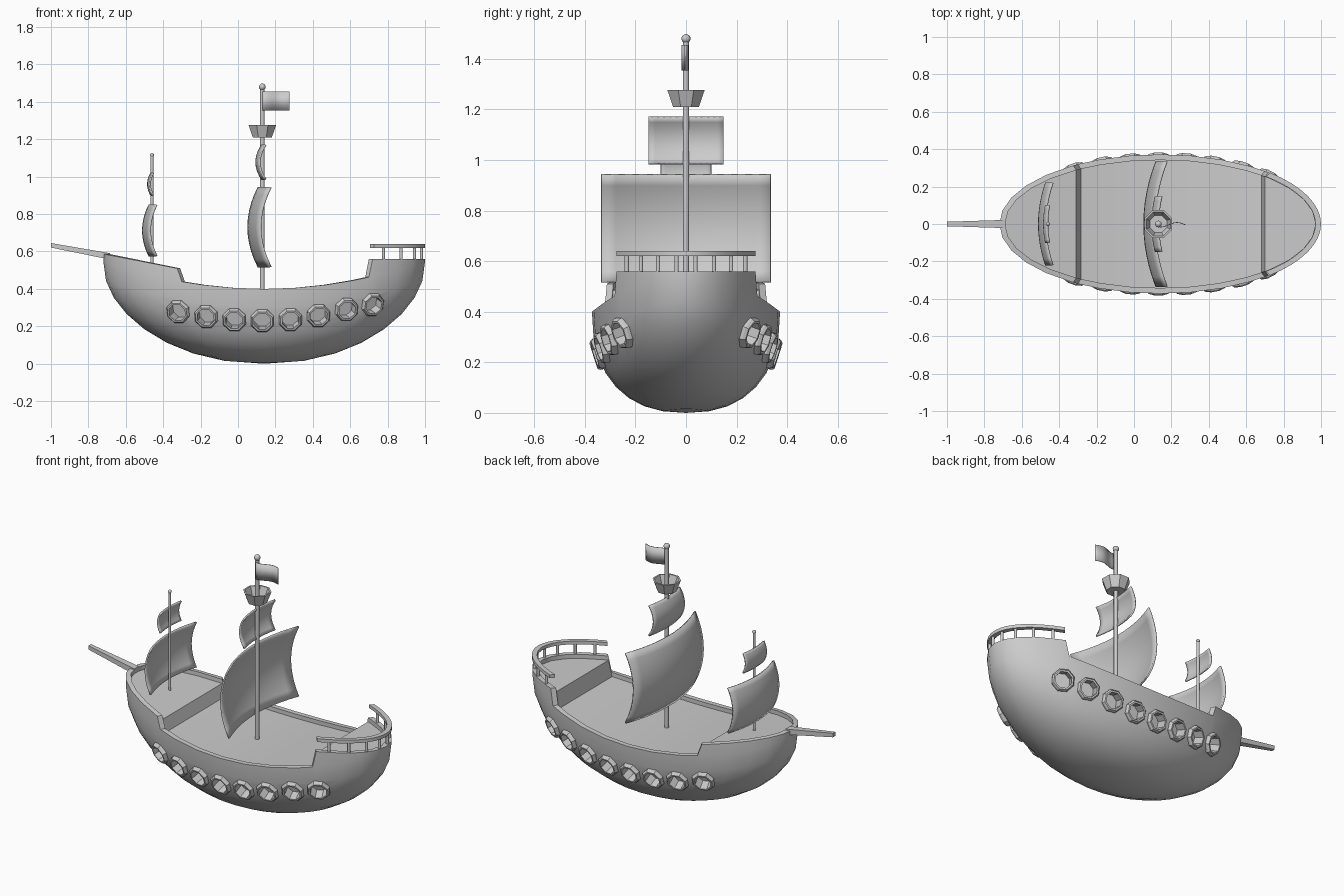
import bpy, bmesh
from math import sin, cos, pi, acos, radians
from mathutils import Vector, Matrix

if "Cube" in bpy.data.objects:
    bpy.data.objects.remove(bpy.data.objects["Cube"])

CX, RX, RY, DEPTH, P = 0.14, 0.86, 0.372, 0.4, 2.35


def finish(bm, name, angle=30):
    bmesh.ops.remove_doubles(bm, verts=bm.verts, dist=1e-4)
    bmesh.ops.recalc_face_normals(bm, faces=bm.faces)
    me = bpy.data.meshes.new(name)
    bm.to_mesh(me)
    bm.free()
    ob = bpy.data.objects.new(name, me)
    bpy.context.collection.objects.link(ob)
    smooth(ob, angle)
    return ob


def smooth(ob, angle):
    bpy.ops.object.select_all(action='DESELECT')
    ob.select_set(True)
    bpy.context.view_layer.objects.active = ob
    if angle:
        bpy.ops.object.shade_smooth_by_angle(angle=radians(angle))


def lathe(bm, profile, n, mat, closed=False):
    """Revolve (radius, height) points about local z, placed by mat."""
    rings = [[bm.verts.new(mat @ Vector((r * cos(2 * pi * (k + .5) / n), r * sin(2 * pi * (k + .5) / n), z)))
              for k in range(n)] for r, z in profile]
    pairs = list(zip(rings, rings[1:]))
    if closed:
        pairs.append((rings[-1], rings[0]))
    else:
        bm.faces.new(rings[0])
        bm.faces.new(rings[-1])
    for a, b in pairs:
        for k in range(n):
            bm.faces.new((a[k], a[(k + 1) % n], b[(k + 1) % n], b[k]))


def sheer(x):
    return 0.4 + 0.2 * (x - CX) ** 2


def rim_height(x):
    if x < -0.32:
        return 0.587 - (x + 0.72) * 0.195
    return 0.56 if x > 0.719 else sheer(x)


# Hull: outer shell, flat rim, inner wall and stepped deck
special = [acos((x - CX) / RX) for x in (0.72, 0.70, -0.30, -0.325)]
half = [k * pi / 16 for k in range(17)]
half = sorted([a for a in half if all(abs(a - s) > 0.035 for s in special)] + special)
ring = half + [-a for a in reversed(half[1:-1])]
N = len(ring)
bm = bmesh.new()
rows = [[], []]
for a in ring:
    x, top = CX + RX * cos(a), rim_height(CX + RX * cos(a))
    ix, iy = CX + (RX - .03) * cos(a), (RY - .03) * sin(a)
    rows[0].append(bm.verts.new((ix, iy, top - 0.025)))
    rows[1].append(bm.verts.new((ix, iy, top)))
rows.append([bm.verts.new((CX + RX * cos(a), RY * sin(a), rim_height(CX + RX * cos(a)))) for a in ring])
for k in range(8):
    t = pi / 2 * (1 - k / 8)
    r, f = sin(t) ** (2 / P), max(cos(t), 0) ** (2 / P)
    rows.append([bm.verts.new((CX + RX * r * cos(a), RY * r * sin(a),
                               sheer(CX + RX * r * cos(a)) - DEPTH * f)) for a in ring])
for a, b in zip(rows, rows[1:]):
    for k in range(N):
        bm.faces.new((a[k], a[(k + 1) % N], b[(k + 1) % N], b[k]))
keel = bm.verts.new((CX, 0, 0))
for k in range(N):
    bm.faces.new((rows[-1][k], rows[-1][(k + 1) % N], keel))
d = rows[0]
for i in range(len(half) - 1):
    bm.faces.new(list(dict.fromkeys((d[i], d[i + 1], d[-(i + 1)], d[-i]))))
hull = finish(bm, "hull", 0)


# Portholes: octagonal rings around recesses cut in the hull
def hull_y(x, z):
    r = (1 - ((sheer(x) - z) / DEPTH) ** P) ** (1 / P)
    return RY * (r * r - ((x - CX) / RX) ** 2) ** 0.5


cut, rings = bmesh.new(), bmesh.new()
for x, z in ((-.32, .278), (-.17, .252), (-.02, .235), (.13, .23),
             (.28, .236), (.43, .257), (.58, .29), (.72, .316)):
    e = 0.005
    y = hull_y(x, z)
    n = Vector((-(hull_y(x + e, z) - hull_y(x - e, z)) / (2 * e), 1,
                -(hull_y(x, z + e) - hull_y(x, z - e)) / (2 * e))).normalized()
    for s in (1, -1):
        normal = Vector((n.x, s * n.y, n.z))
        mat = Matrix.Translation((x, s * y, z)) @ normal.to_track_quat('Z', 'Y').to_matrix().to_4x4()
        lathe(cut, [(.0495, -.05), (.0495, .05)], 8, mat)
        lathe(rings, [(.048, -.035), (.066, -.035), (.066, .006), (.058, .017), (.048, .017)], 8, mat, True)
cutter = finish(cut, "porthole_cutter", 0)
cutter.hide_render = True
finish(rings, "porthole_rings", 0)
mod = hull.modifiers.new("portholes", 'BOOLEAN')
mod.operation, mod.solver, mod.object = 'DIFFERENCE', 'EXACT', cutter
smooth(hull, 0)
bpy.ops.object.modifier_apply(modifier=mod.name)
bpy.data.objects.remove(cutter)
smooth(hull, 30)

# Bowsprit: tapered square beam
bm = bmesh.new()
ends = [[bm.verts.new((x, sy * w, z + sz * h)) for sy, sz in ((-1, -1), (1, -1), (1, 1), (-1, 1))]
        for x, z, w, h in ((-1.0, .633, .012, .012), (-.685, .574, .022, .017))]
bm.faces.new(ends[0])
bm.faces.new(ends[1])
for k in range(4):
    bm.faces.new((ends[0][k], ends[0][(k + 1) % 4], ends[1][(k + 1) % 4], ends[1][k]))
finish(bm, "bowsprit", 0)


# Masts with ball tips
def mast(name, x, r, z0, z1, ball):
    bm = bmesh.new()
    lathe(bm, [(r, z0), (r, z1)], 12, Matrix.Translation((x, 0, 0)))
    bmesh.ops.create_uvsphere(bm, u_segments=12, v_segments=8, radius=ball,
                              matrix=Matrix.Translation((x, 0, z1)))
    finish(bm, name, 40)


mast("main_mast", .13, .012, .36, 1.48, .018)
mast("fore_mast", -.46, .008, .48, 1.115, .011)

# Crow's nest: open octagonal tub
bm = bmesh.new()
lathe(bm, [(.055, 1.21), (.08, 1.277), (.07, 1.277), (.049, 1.222)], 8, Matrix.Translation((.13, 0, 0)))
finish(bm, "lookout_tub", 0)


# Sails and flag: curved sheets given thickness
def sheet(name, nu, nv, fn, thick):
    bm = bmesh.new()
    g = [[bm.verts.new(fn(2 * i / nu - 1, 2 * j / nv - 1)) for j in range(nv + 1)] for i in range(nu + 1)]
    for i in range(nu):
        for j in range(nv):
            bm.faces.new((g[i][j], g[i + 1][j], g[i + 1][j + 1], g[i][j + 1]))
    ob = finish(bm, name)
    mod = ob.modifiers.new("thickness", 'SOLIDIFY')
    mod.thickness, mod.offset = thick, 0


def sail(name, x, w, z0, z1, by, bz):
    sheet(name, 12, 10, lambda u, v: (x - by * (1 - u * u) - bz * (1 - v * v), u * w,
                                      (z0 + z1) / 2 + v * (z1 - z0) / 2), .01)


sail("main_lower_sail", .175, .335, .517, .943, .065, .055)
sail("main_upper_sail", .148, .148, .985, 1.17, .018, .032)
sail("fore_lower_sail", -.435, .22, .575, .85, .038, .035)
sail("fore_upper_sail", -.453, .1, .9, 1.02, .01, .018)
sheet("flag", 10, 1, lambda u, v: (.203 + .072 * u, .012 * sin(2.6 * u + .6) - .004, 1.405 + .05 * v), .004)

# Stern railing: curved rail on posts
bm = bmesh.new()
prev = first = None
for k in range(17):
    a = radians(-47 + 94 * k / 16)
    sec = [bm.verts.new((CX + (RX - o) * cos(a), (RY + .004 - o) * sin(a), z))
           for o, z in ((0, .62), (0, .64), (.03, .64), (.03, .62))]
    if prev:
        for j in range(4):
            bm.faces.new((prev[j], prev[(j + 1) % 4], sec[(j + 1) % 4], sec[j]))
    else:
        bm.faces.new(sec)
    prev = sec
bm.faces.new(prev)
finish(bm, "stern_rail")
bm = bmesh.new()
for deg in (6, 18, 30, 41):
    for s in (1, -1):
        a = radians(deg * s)
        lathe(bm, [(.009, .555), (.009, .625)], 8,
              Matrix.Translation((CX + .845 * cos(a), .357 * sin(a), 0)))
finish(bm, "stern_rail_posts", 50)
